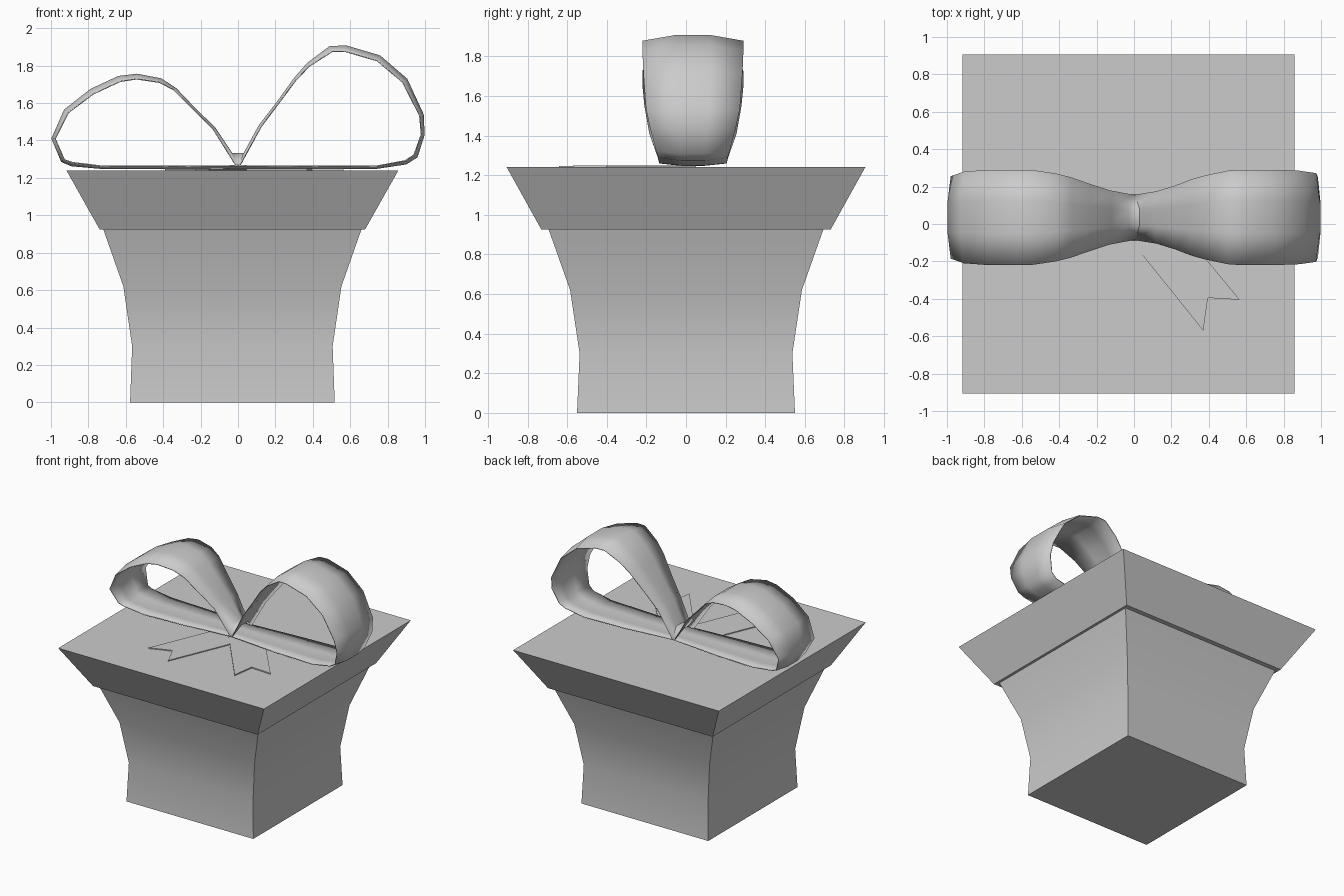
import bpy, math
from mathutils import Vector

if "Cube" in bpy.data.objects:
    bpy.data.objects.remove(bpy.data.objects["Cube"])

CX = -0.03   # box centre in x
BY = 0.035   # ribbon centre in y


def make(name, verts, faces, smooth=None):
    me = bpy.data.meshes.new(name)
    me.from_pydata(verts, [], faces)
    me.update()
    ob = bpy.data.objects.new(name, me)
    bpy.context.collection.objects.link(ob)
    if smooth:
        bpy.ops.object.select_all(action='DESELECT')
        bpy.context.view_layer.objects.active = ob
        ob.select_set(True)
        bpy.ops.object.shade_smooth_by_angle(angle=math.radians(smooth))
    return ob


def square_stack(name, rings, smooth=None):
    """Closed solid from stacked rectangles (z, half x, half y)."""
    verts, faces = [], []
    for z, hx, hy in rings:
        verts += [(CX + sx * hx, sy * hy, z)
                  for sx, sy in ((-1, -1), (1, -1), (1, 1), (-1, 1))]
    for r in range(len(rings) - 1):
        a = r * 4
        for i in range(4):
            j = (i + 1) % 4
            faces.append((a + i, a + j, a + 4 + j, a + 4 + i))
    n = len(verts)
    faces += [(3, 2, 1, 0), (n - 4, n - 3, n - 2, n - 1)]
    return make(name, verts, faces, smooth)


def flat_ribbon(name, outline, z0, z1):
    """Flat extruded outline lying on the lid."""
    n = len(outline)
    verts = [(x, y, z0) for x, y in outline] + [(x, y, z1) for x, y in outline]
    faces = [tuple(reversed(range(n))), tuple(range(n, 2 * n))]
    faces += [(i, (i + 1) % n, n + (i + 1) % n, n + i) for i in range(n)]
    return make(name, verts, faces)


# Flared box and its lid
square_stack("box_body", [(0, 0.547, 0.55), (0.30, 0.536, 0.537),
                          (0.62, 0.583, 0.585), (0.93, 0.692, 0.695)], 40)
square_stack("box_lid", [(0.925, 0.71, 0.73), (1.24, 0.8875, 0.905)])

# Bow: one ribbon looping left then right; stations are x, z, half width, crown
right = [(0.03, 1.333, 0.122, 0), (0.11, 1.48, 0.14, 0.012),
         (0.21, 1.61, 0.17, 0.01), (0.30, 1.735, 0.205, 0.012),
         (0.37, 1.815, 0.225, 0.018), (0.49, 1.905, 0.25, 0.03),
         (0.58, 1.908, 0.255, 0.03), (0.76, 1.855, 0.255, 0.03),
         (0.905, 1.73, 0.25, 0.028), (0.993, 1.54, 0.237, 0.02),
         (0.998, 1.43, 0.215, 0.015), (0.96, 1.31, 0.185, 0.02),
         (0.90, 1.272, 0.175, 0.018), (0.74, 1.248, 0.17, 0.012),
         (0.40, 1.247, 0.155, 0.012), (0, 1.25, 0.122, 0.012)]
left = [(-0.40, 1.247, 0.155, 0.012), (-0.72, 1.247, 0.17, 0.012),
        (-0.89, 1.262, 0.175, 0.018), (-0.945, 1.285, 0.18, 0.018),
        (-0.998, 1.41, 0.22, 0.018), (-0.93, 1.565, 0.245, 0.025),
        (-0.79, 1.675, 0.255, 0.028), (-0.64, 1.745, 0.255, 0.028),
        (-0.54, 1.757, 0.253, 0.025), (-0.41, 1.732, 0.235, 0.02),
        (-0.33, 1.68, 0.215, 0.012), (-0.23, 1.575, 0.18, 0.01),
        (-0.12, 1.468, 0.145, 0.012), (-0.03, 1.333, 0.122, 0)]
path = left + right
n = len(path)
verts, faces = [], []
for i, (x, z, hw, crown) in enumerate(path):
    p, q = path[i - 1], path[(i + 1) % n]
    t = Vector((q[0] - p[0], q[1] - p[1])).normalized()
    ex, ez = x + t.y * crown, z - t.x * crown
    if crown == 0:                       # pinched centre
        ex, ez = math.copysign(0.008, x), 1.265
    verts += [(ex, BY - hw, ez), (x, BY - hw / 3, z),
              (x, BY + hw / 3, z), (ex, BY + hw, ez)]
for i in range(n):
    a, b = i * 4, (i + 1) % n * 4
    faces += [(a + k, b + k, b + k + 1, a + k + 1) for k in range(3)]
bow = make("bow_loops", verts, faces, 60)
thick = bow.modifiers.new("thickness", 'SOLIDIFY')
thick.thickness = 0.006
thick.offset = -1

# Notched ribbon tails
flat_ribbon("ribbon_tail_left", [(-0.16, 0.0), (-0.39, -0.545), (-0.225, -0.485),
                                 (-0.155, -0.64), (0.115, 0.0)], 1.238, 1.247)
flat_ribbon("ribbon_tail_right", [(-0.08, -0.01), (0.37, -0.57), (0.395, -0.395),
                                  (0.565, -0.405), (0.19, 0.05)], 1.238, 1.249)
